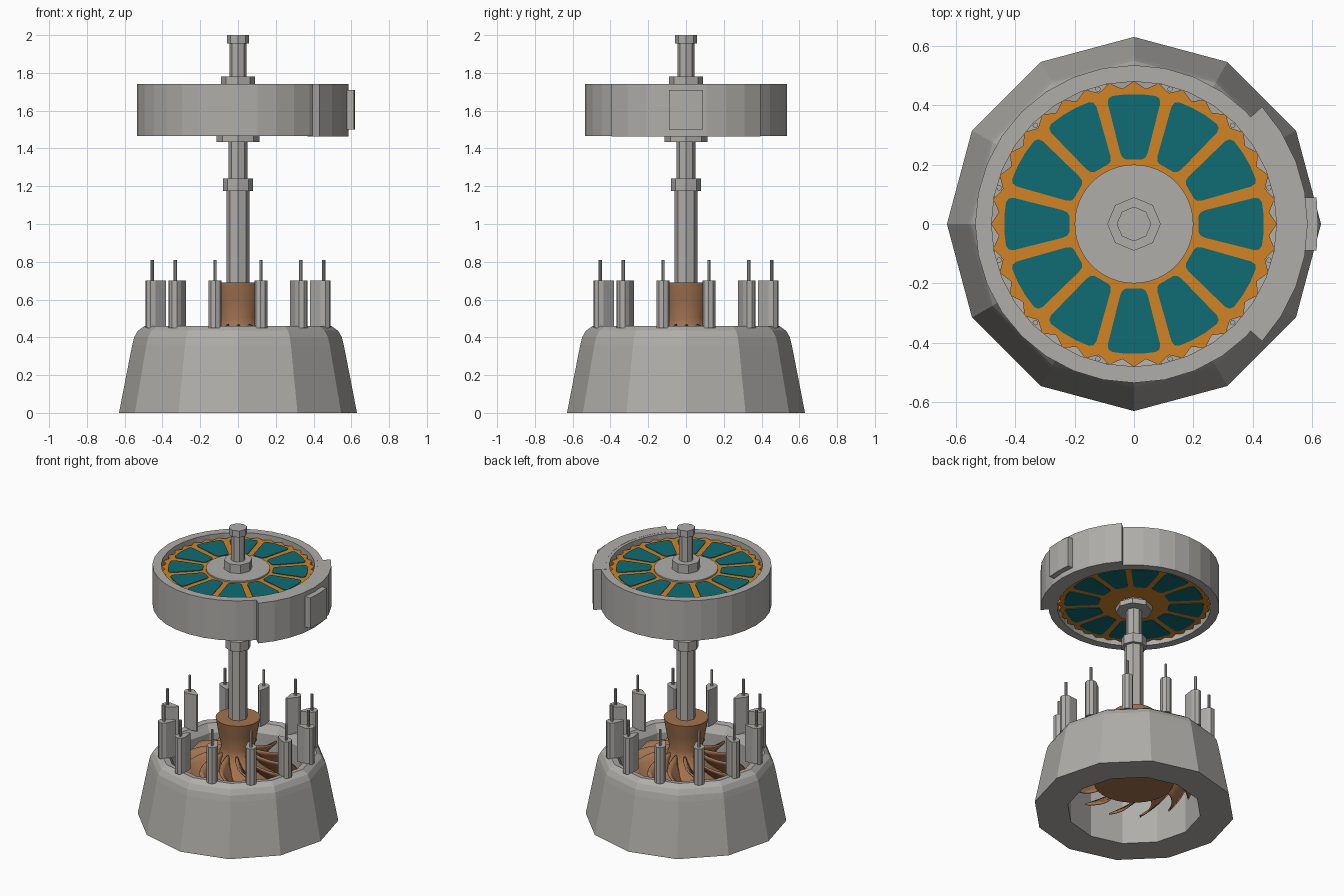
import bpy, bmesh, math
from math import cos, sin, pi, radians

if "Cube" in bpy.data.objects:
    bpy.data.objects.remove(bpy.data.objects["Cube"])


def material(name, r, g, b):
    m = bpy.data.materials.new(name)
    m.diffuse_color = (r, g, b, 1)
    m.use_nodes = True
    m.node_tree.nodes["Principled BSDF"].inputs["Base Color"].default_value = m.diffuse_color
    return m


GREY = material("steel_grey", 0.43, 0.42, 0.40)
ORANGE = material("copper_orange", 0.64, 0.23, 0.018)
TEAL = material("coil_teal", 0.005, 0.145, 0.175)
BROWN = material("bronze_brown", 0.36, 0.17, 0.08)


def make(name, verts, faces, mat):
    me = bpy.data.meshes.new(name)
    me.from_pydata(verts, [], faces)
    bm = bmesh.new()
    bm.from_mesh(me)
    bmesh.ops.recalc_face_normals(bm, faces=bm.faces)
    bm.to_mesh(me)
    bm.free()
    me.materials.append(mat)
    ob = bpy.data.objects.new(name, me)
    bpy.context.collection.objects.link(ob)
    return ob


def smooth(ob, angle=40):
    bpy.ops.object.select_all(action='DESELECT')
    ob.select_set(True)
    bpy.context.view_layer.objects.active = ob
    bpy.ops.object.shade_smooth_by_angle(angle=radians(angle))


def lathe(name, profile, n, mat, closed=False):
    """Revolve (r, z) points; open profiles get end caps, closed ones form a ring."""
    k = len(profile)
    verts = [(r * cos(2 * pi * i / n), r * sin(2 * pi * i / n), z)
             for i in range(n) for r, z in profile]
    faces = []
    for i in range(n):
        j = (i + 1) % n
        for p in range(k if closed else k - 1):
            q = (p + 1) % k
            faces.append((i * k + p, j * k + p, j * k + q, i * k + q))
    if not closed:
        faces += [[i * k for i in range(n)], [i * k + k - 1 for i in range(n)]]
    return make(name, verts, faces, mat)


def prism(name, outline, z0, z1, mat, angle=0, shift=0):
    """Extrude an outline in z, move it out along x, then turn it about z."""
    c, s, n = cos(angle), sin(angle), len(outline)
    pts = [((x + shift) * c - y * s, (x + shift) * s + y * c) for x, y in outline]
    verts = [(x, y, z) for z in (z0, z1) for x, y in pts]
    faces = [list(range(n)), list(range(n, 2 * n))]
    faces += [(i, (i + 1) % n, n + (i + 1) % n, n + i) for i in range(n)]
    return make(name, verts, faces, mat)


def disc(r, n):
    return [(r * cos(2 * pi * i / n), r * sin(2 * pi * i / n)) for i in range(n)]


def mirror_y(half):
    return half + [(x, -y) for x, y in reversed(half)]


# Twelve-sided base casing with an open throat
lathe("base_casing", [(0.63, 0), (0.56, 0.36), (0.55, 0.40), (0.53, 0.435),
                      (0.495, 0.46), (0.455, 0.455), (0.42, 0.40), (0.42, 0)],
      12, GREY, closed=True)

# Guide vanes and their pins around the rim
vane = mirror_y([(0.035, 0.012), (0.018, 0.032), (-0.008, 0.034), (-0.075, 0.006)])
for i in range(12):
    a = radians(15 + 30 * i)
    prism(f"guide_vane_{i}", vane, 0.45, 0.70, GREY, a, 0.47)
    prism(f"vane_pin_{i}", disc(0.009, 8), 0.69, 0.81, GREY, a, 0.47)

# Turbine runner hub
hub = lathe("runner_hub", [(0.14, 0.69), (0.125, 0.60), (0.105, 0.50), (0.115, 0.45),
                           (0.16, 0.39), (0.22, 0.34), (0.25, 0.29), (0.25, 0.20)],
            32, BROWN)
smooth(hub)

# Twisted runner blades
NU, NV, BLADES = 6, 8, 12
verts, faces = [], []
for b in range(BLADES):
    o = len(verts)
    for j in range(NV + 1):
        v = j / NV                                    # 0 top, 1 bottom
        inner, outer = 0.10 + 0.14 * v, 0.34 + 0.04 * sin(pi * v * 0.7)
        z_in, z_out = 0.47 - 0.26 * v, 0.41 - 0.24 * v
        for i in range(NU + 1):
            u = i / NU
            r = inner + (outer - inner) * u
            z = z_in + (z_out - z_in) * u
            a = 2 * pi * b / BLADES + 0.95 * v + 0.35 * u * u
            verts.append((r * cos(a), r * sin(a), z))
    for j in range(NV):
        for i in range(NU):
            p = o + j * (NU + 1) + i
            faces.append((p, p + 1, p + NU + 2, p + NU + 1))
blades = make("runner_blades", verts, faces, BROWN)
sol = blades.modifiers.new("thickness", 'SOLIDIFY')
sol.thickness = 0.012
sol.offset = 0
smooth(blades)

# Stepped octagonal shaft
lathe("main_shaft", [(0.06, 0.66), (0.06, 1.175), (0.08, 1.175), (0.08, 1.24),
                     (0.05, 1.24), (0.05, 1.435), (0.115, 1.435), (0.115, 1.47),
                     (0.09, 1.47), (0.09, 1.78), (0.046, 1.78), (0.046, 1.955),
                     (0.058, 1.955), (0.058, 2.0)], 8, GREY)

# Generator housing ring
lathe("housing_ring", [(0.535, 1.465), (0.535, 1.74), (0.48, 1.74), (0.48, 1.465)],
      32, GREY, closed=True)

# Thicker housing segment on the right, with an access plate
N, A = 8, radians(42.5)
arc = [-A + 2 * A * i / N for i in range(N + 1)]
segment = [(0.585 * cos(a), 0.585 * sin(a)) for a in arc]
segment += [(0.50 * cos(a), 0.50 * sin(a)) for a in reversed(arc)]
prism("housing_segment", segment, 1.464, 1.741, GREY)
prism("access_plate", [(0.56, -0.09), (0.615, -0.09), (0.62, 0), (0.615, 0.09), (0.56, 0.09)],
      1.50, 1.71, GREY)

# Stator core with a toothed edge
teeth = []
for i in range(72):
    r = 0.457 if i % 2 else 0.481
    teeth.append((r * cos(2 * pi * i / 72), r * sin(2 * pi * i / 72)))
prism("stator_core", teeth, 1.49, 1.71, ORANGE)

# Coil wedges, flush on both faces of the core
wedge = mirror_y([(0.218, 0.028), (0.224, 0.039), (0.238, 0.046), (0.405, 0.088),
                  (0.422, 0.086), (0.431, 0.074), (0.437, 0.025)])
for i in range(12):
    prism(f"coil_{i}", wedge, 1.486, 1.714, TEAL, radians(30 * i))

# Centre cover plate
prism("centre_cover", disc(0.2, 48), 1.70, 1.72, GREY)
